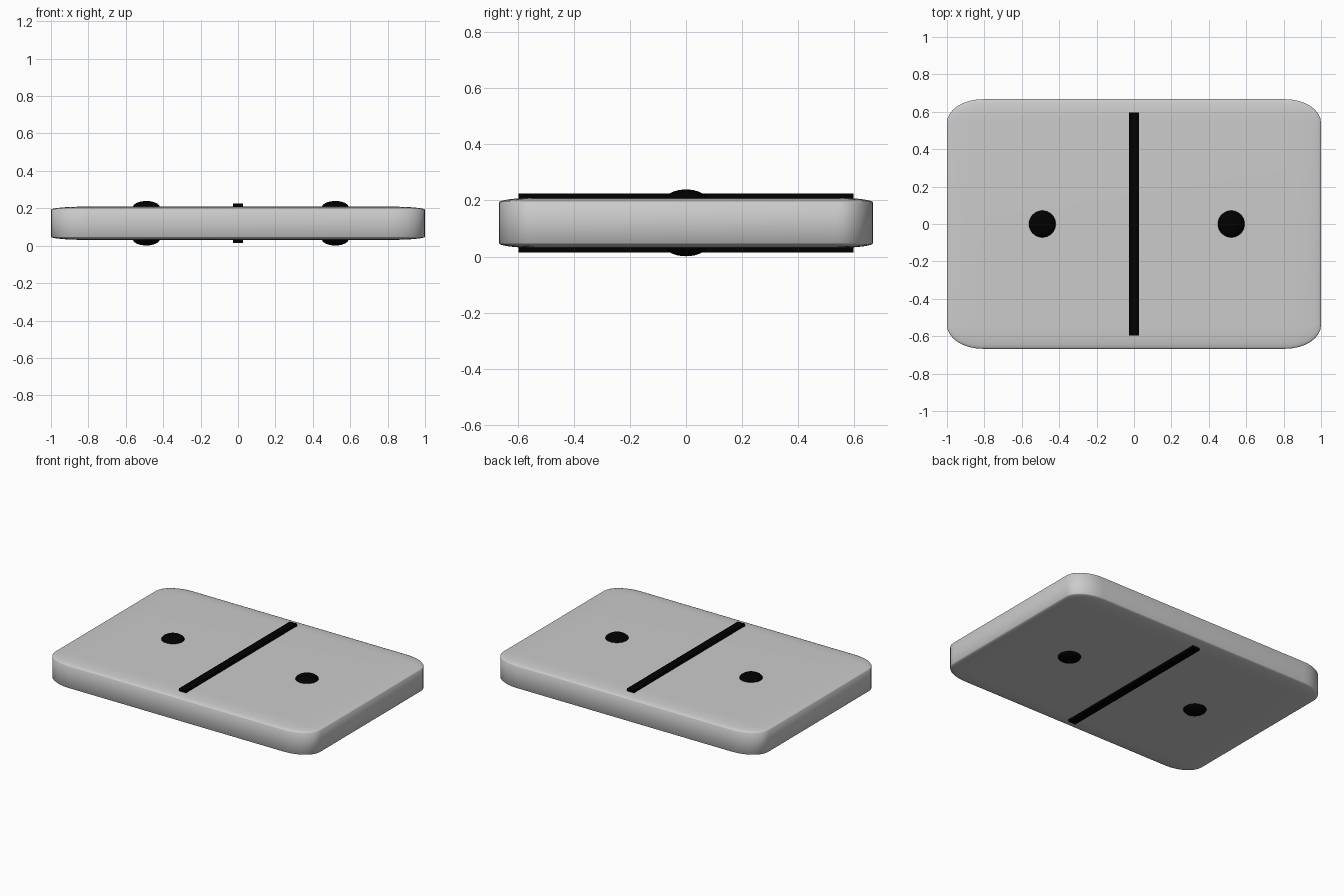
import bpy, bmesh
from mathutils import Matrix, Vector

if "Cube" in bpy.data.objects:
    bpy.data.objects.remove(bpy.data.objects["Cube"])

MID = 0.12  # height of the tile's middle plane

black = bpy.data.materials.new("black")
black.diffuse_color = (0.0, 0.0, 0.0, 1.0)
black.use_nodes = True
black.node_tree.nodes["Principled BSDF"].inputs["Base Color"].default_value = black.diffuse_color


def finish(bm, name, loc, scale, material=None, smooth=True):
    bmesh.ops.transform(bm, matrix=Matrix.Diagonal(Vector((*scale, 1.0))), verts=bm.verts)
    bmesh.ops.recalc_face_normals(bm, faces=bm.faces)
    for f in bm.faces:
        f.smooth = smooth
    mesh = bpy.data.meshes.new(name)
    bm.to_mesh(mesh)
    bm.free()
    ob = bpy.data.objects.new(name, mesh)
    ob.location = loc
    bpy.context.collection.objects.link(ob)
    if material:
        mesh.materials.append(material)
    return ob


# Tile body: a rounded cube flattened so its rounding squashes with it
bm = bmesh.new()
bmesh.ops.create_cube(bm, size=2)
bmesh.ops.bevel(bm, geom=bm.edges[:], offset=0.19, segments=8, profile=0.5,
                affect='EDGES', clamp_overlap=True)
finish(bm, "tile_body", (0, 0, MID), (1.0, 0.667, 0.089))

# Divider bar, standing proud of both faces
bm = bmesh.new()
bmesh.ops.create_cube(bm, size=2)
finish(bm, "divider_bar", (0, 0, MID), (0.027, 0.596, 0.105), black, smooth=False)

# Pips: flattened domes on both faces
for side, x in (("left", -0.49), ("right", 0.52)):
    for face, sign in (("top", 1), ("bottom", -1)):
        bm = bmesh.new()
        bmesh.ops.create_uvsphere(bm, u_segments=32, v_segments=16, radius=1)
        finish(bm, f"pip_{side}_{face}", (x, 0, MID + sign * 0.083),
               (0.073, 0.073, 0.036), black)
